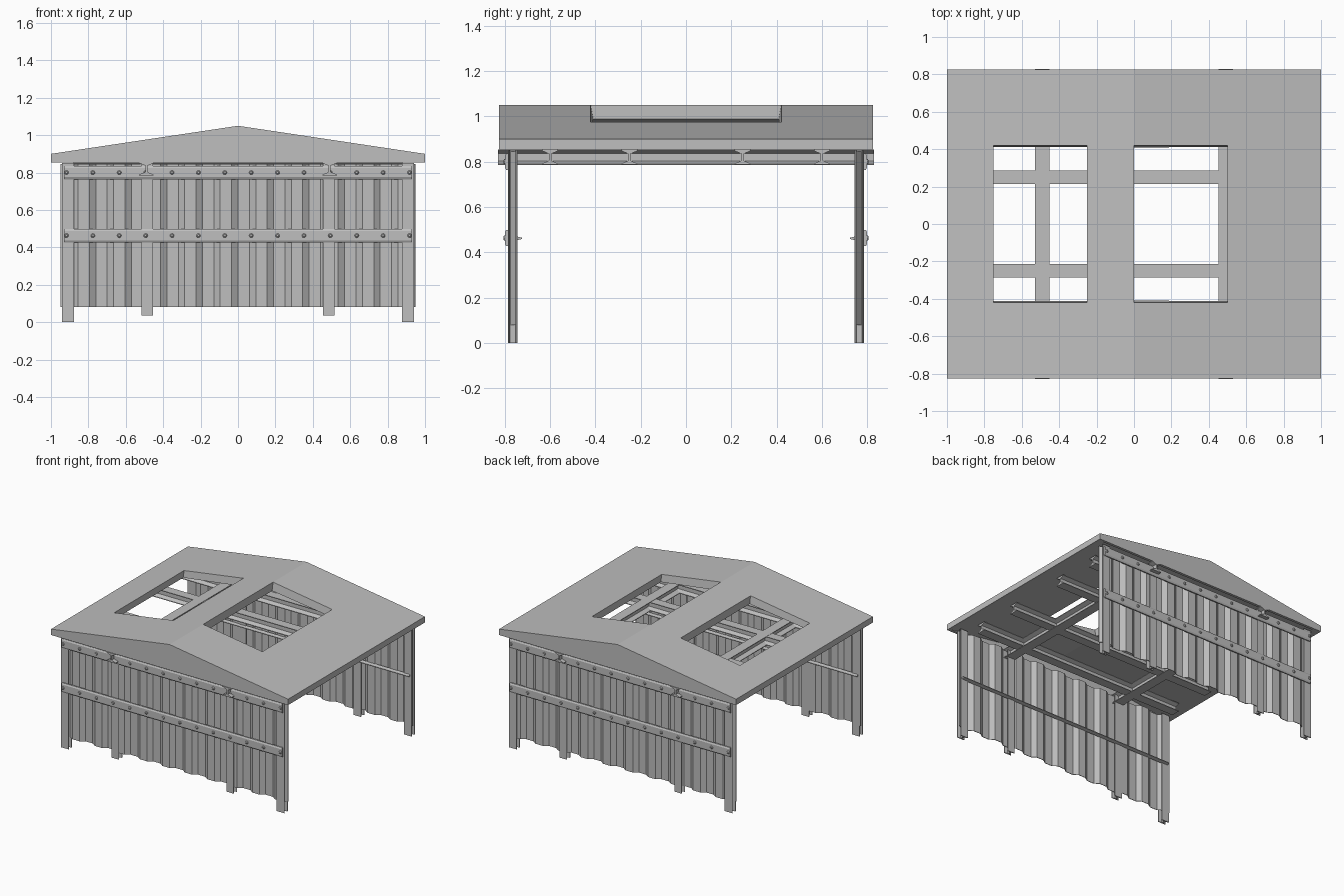
import bpy, bmesh, math
from mathutils import Vector

cube = bpy.data.objects.get("Cube")
if cube:
    bpy.data.objects.remove(cube, do_unlink=True)

GREY = (0.52, 0.52, 0.52, 1)
grey = bpy.data.materials.new("plain grey")
grey.use_nodes = True
grey.diffuse_color = GREY
grey.node_tree.nodes["Principled BSDF"].inputs["Base Color"].default_value = GREY


def finish(name, bm):
    bmesh.ops.recalc_face_normals(bm, faces=bm.faces)
    mesh = bpy.data.meshes.new(name)
    bm.to_mesh(mesh)
    bm.free()
    mesh.materials.append(grey)
    obj = bpy.data.objects.new(name, mesh)
    bpy.context.collection.objects.link(obj)
    return obj


def place(axis, u, v, t):
    return {"x": (t, u, v), "y": (u, t, v), "z": (u, v, t)}[axis]


def prism(name, points, axis, start, end):
    """Extrude a closed profile along an axis."""
    bm = bmesh.new()
    low = [bm.verts.new(place(axis, u, v, start)) for u, v in points]
    high = [bm.verts.new(place(axis, u, v, end)) for u, v in points]
    bm.faces.new(low)
    bm.faces.new(high)
    for i in range(len(points)):
        j = (i + 1) % len(points)
        bm.faces.new((low[i], low[j], high[j], high[i]))
    return finish(name, bm)


def i_section(cu, cv, width, depth, web, tip, root):
    """Rolled beam section with tapered flanges, web along v."""
    w, d, t = width / 2, depth / 2, web / 2
    quarter = [(w, d), (w, d - tip), (t, d - root)]
    pts = quarter + [(u, -v) for u, v in reversed(quarter)]
    pts += [(-u, v) for u, v in reversed(pts)]
    return [(cu + u, cv + v) for u, v in pts]


def cut(target, cutter):
    cutter.hide_render = True
    cutter.hide_set(True)
    cutter.display_type = "WIRE"
    mod = target.modifiers.new("opening", "BOOLEAN")
    mod.operation = "DIFFERENCE"
    mod.solver = "EXACT"
    mod.object = cutter


# Roof: gabled block hollowed from below, with closed gable ends
EAVE, RIDGE, SLOPE = 0.9, 1.05, 0.15
roof = prism("roof", [(-1, 0.855), (-1, EAVE), (0, RIDGE), (1, EAVE), (1, 0.855)],
             "y", -0.825, 0.825)
cut(roof, prism("roof_cavity_cutter", [(-1.06, 0.845), (0, 0.988), (1.06, 0.845)],
                "y", -0.805, 0.805))


# Roof openings: ends taper inward through the slope
def opening_cutter(name, x0, x1):
    bm = bmesh.new()
    rings = []
    for offset in (0.05, -0.2):
        y = 0.41 + 0.4 * max(offset, -0.0625)
        rings.append([bm.verts.new((x, s, RIDGE - SLOPE * abs(x) + offset))
                      for x, s in ((x0, -y), (x1, -y), (x1, y), (x0, y))])
    bm.faces.new(rings[0])
    bm.faces.new(rings[1])
    for i in range(4):
        j = (i + 1) % 4
        bm.faces.new((rings[0][i], rings[0][j], rings[1][j], rings[1][i]))
    return finish(name, bm)


cut(roof, opening_cutter("right_opening_cutter", -0.75, -0.25))
cut(roof, opening_cutter("left_opening_cutter", 0.001, 0.5))

# Roof beams
for x in (-0.49, 0.49):
    prism("long_beam", i_section(x, 0.82, 0.076, 0.07, 0.01, 0.005, 0.018),
          "y", -0.83, 0.83)
for y in (-0.6, -0.25, 0.25, 0.6):
    prism("cross_beam", i_section(y, 0.82, 0.07, 0.066, 0.01, 0.005, 0.018),
          "x", -0.88, 0.88)


# Corrugated sheet: trapezoid waves given thickness by a closed profile
def corrugated(name, side):
    period, count = 0.19, 10
    left = -period * count / 2
    line = []
    for i in range(count):
        for part, depth in ((0, 0.752), (0.32, 0.752), (0.5, 0.776), (0.82, 0.776)):
            line.append((left + (i + part) * period, depth))
    line.append((-left, 0.752))
    back = [(x, d - 0.004) for x, d in reversed(line)]
    prism(name, [(x, side * d) for x, d in line + back], "z", 0.08, 0.845)


# Domed bolt head on the outside of a rail
def bolt(bm, x, z, side):
    rings = []
    for radius, y in ((0.012, 0.798), (0.011, 0.803), (0.006, 0.807)):
        rings.append([bm.verts.new((x + radius * math.cos(a), side * y,
                                    z + radius * math.sin(a)))
                      for a in (k * math.tau / 8 for k in range(8))])
    for low, high in zip(rings, rings[1:]):
        for k in range(8):
            bm.faces.new((low[k], low[k - 1], high[k - 1], high[k]))
    bm.faces.new(rings[-1])


for label, side in (("front", -1), ("back", 1)):
    corrugated(label + "_sheet", side)
    # Posts
    for x, foot, width in ((-0.91, 0, 0.064), (-0.485, 0.035, 0.06),
                           (0.485, 0.035, 0.06), (0.91, 0, 0.064)):
        prism(label + "_post",
              i_section(x, side * 0.766, width, 0.042, 0.012, 0.005, 0.009),
              "z", foot, 0.852)
    # Outer rails with bolts
    for z in (0.8, 0.463):
        rail = [(0.785, -0.036), (0.794, -0.036), (0.8, -0.025),
                (0.8, 0.025), (0.794, 0.036), (0.785, 0.036)]
        prism(label + "_rail", [(side * u, z + v) for u, v in rail], "x", -0.93, 0.93)
        bm = bmesh.new()
        for k in range(14):
            bolt(bm, -0.917 + k * 1.834 / 13, z, side)
        finish(label + "_rail_bolts", bm)
    # Inner stiffening strip
    strip = [(0.75, 0.452), (0.724, 0.459), (0.724, 0.464), (0.75, 0.471)]
    prism(label + "_inner_strip", [(side * u, v) for u, v in strip], "x", -0.93, 0.93)
